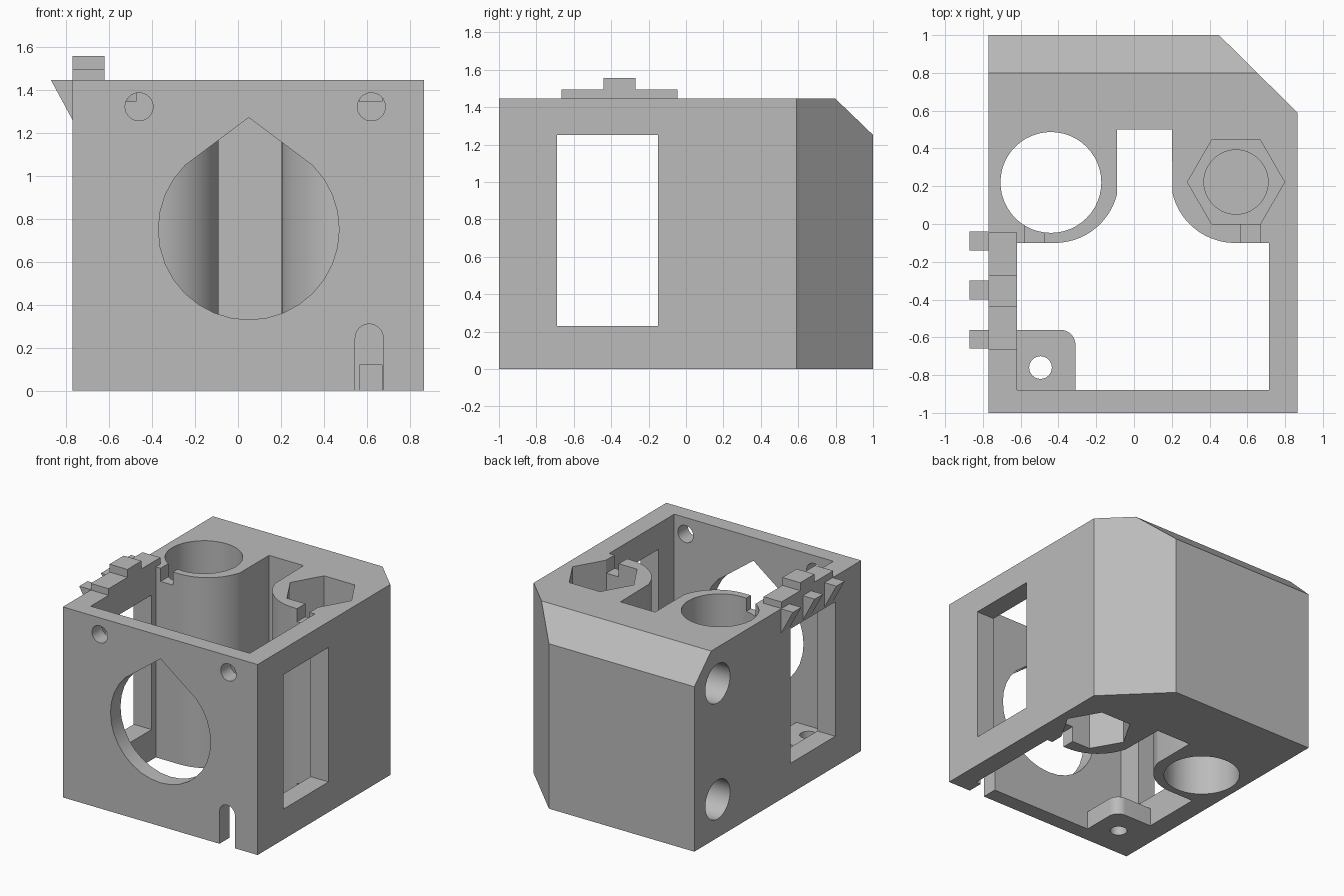
import bpy, bmesh
from math import cos, sin, radians

cube = bpy.data.objects.get("Cube")
if cube:
    bpy.data.objects.remove(cube, do_unlink=True)

grey = bpy.data.materials.new("plain grey")
grey.use_nodes = True
grey.diffuse_color = (0.5, 0.5, 0.5, 1)
grey.node_tree.nodes["Principled BSDF"].inputs["Base Color"].default_value = (0.5, 0.5, 0.5, 1)


def arc(cx, cy, r, start, end, n=24):
    steps = [radians(start + (end - start) * i / n) for i in range(n + 1)]
    return [(cx + r * cos(a), cy + r * sin(a)) for a in steps]


def circle(cx, cy, r, n=48):
    return arc(cx, cy, r, 0, 360, n)[:-1]


def rect(a0, a1, b0, b1):
    return [(a0, b0), (a1, b0), (a1, b1), (a0, b1)]


def prism(name, points, lo, hi, axis="Z"):
    """Extrude a flat outline along one axis."""
    place = {"Z": lambda a, b, t: (a, b, t),
             "Y": lambda a, b, t: (a, t, b),
             "X": lambda a, b, t: (t, a, b)}[axis]
    bm = bmesh.new()
    ends = [[bm.verts.new(place(a, b, t)) for a, b in points] for t in (lo, hi)]
    bm.faces.new(ends[0])
    bm.faces.new(ends[1])
    n = len(points)
    for i in range(n):
        j = (i + 1) % n
        bm.faces.new((ends[0][i], ends[0][j], ends[1][j], ends[1][i]))
    bmesh.ops.recalc_face_normals(bm, faces=bm.faces)
    mesh = bpy.data.meshes.new(name)
    bm.to_mesh(mesh)
    bm.free()
    mesh.materials.append(grey)
    obj = bpy.data.objects.new(name, mesh)
    bpy.context.collection.objects.link(obj)
    return obj


def select(obj):
    bpy.ops.object.select_all(action="DESELECT")
    obj.select_set(True)
    bpy.context.view_layer.objects.active = obj


def cut(obj, points, lo, hi, axis="Z"):
    """Subtract an extruded outline and discard the cutter."""
    cutter = prism("cutter", points, lo, hi, axis)
    cutter.hide_render = True
    mod = obj.modifiers.new("cut", "BOOLEAN")
    mod.operation = "DIFFERENCE"
    mod.solver = "EXACT"
    mod.object = cutter
    select(obj)
    bpy.ops.object.modifier_apply(modifier=mod.name)
    bpy.data.objects.remove(cutter, do_unlink=True)


def smooth(obj):
    select(obj)
    bpy.ops.object.shade_smooth_by_angle(angle=radians(25))


# Housing block with its clipped rear corner
TOP = 1.445
housing = prism("housing", [(-0.77, -1), (0.865, -1), (0.865, 0.59), (0.45, 1), (-0.77, 1)], 0, TOP)

# Sloped rear top edge
cut(housing, [(0.7, 1.54), (1.1, 1.155), (1.1, 1.54)], -1, 1, "X")

# Main cavity, rear slot and the rounded flanks of the two columns
cavity = [(-0.62, -0.88), (0.715, -0.88), (0.715, -0.1)]
cavity += arc(0.535, 0.24, 0.34, 270, 194)
cavity += [(0.2, 0.5), (-0.09, 0.5)]
cavity += arc(-0.42, 0.24, 0.34, -14, -90)
cavity += [(-0.62, -0.1)]
cut(housing, cavity, -0.1, 1.6)

# Round bore in one column, hexagonal pockets and blind bore in the other
cut(housing, circle(-0.44, 0.22, 0.267), -0.1, 1.6)
for lo, hi in ((-0.1, 0.35), (1.1, 1.6)):
    cut(housing, circle(0.54, 0.222, 0.257, 6), lo, hi)
cut(housing, circle(0.54, 0.222, 0.17), 0.42, 1.2)

# Small notches from the columns into the cavity
for x0, x1, lo, hi in ((-0.58, -0.475, 1.345, 1.6), (0.565, 0.67, 1.345, 1.6), (0.565, 0.67, -0.1, 0.12)):
    cut(housing, rect(x0, x1, -0.15, 0.03), lo, hi)

# Windows through both side walls
cut(housing, rect(-0.69, -0.15, 0.23, 1.25), -1, -0.6, "X")
cut(housing, rect(-0.69, -0.15, 0.23, 1.25), 0.7, 1, "X")

# Teardrop opening, screw holes and open-ended slot in the front wall
cut(housing, arc(0.05, 0.75, 0.42, 135, 405, 24) + [(0.05, 1.27)], -1.1, -0.8, "Y")
for x in (-0.46, 0.62):
    cut(housing, circle(x, 1.32, 0.065, 32), -1.1, -0.8, "Y")
cut(housing, [(0.545, -0.1), (0.675, -0.1)] + arc(0.61, 0.245, 0.065, 0, 180, 16), -1.1, -0.8, "Y")

# Blind rod sockets in the right wall
for z in (0.29, 1.17):
    cut(housing, circle(0.72, z, 0.148), -1, 0.45, "X")
smooth(housing)

# Corner mounting plate with a screw hole
plate = prism("corner_plate", [(-0.62, -0.88), (-0.31, -0.88)]
              + arc(-0.39, -0.64, 0.08, 0, 90, 10) + [(-0.62, -0.56)], 0, 0.14)
cut(plate, circle(-0.495, -0.76, 0.06, 32), -0.1, 0.3)
smooth(plate)

# Stepped clamp on top of the right wall
prism("clamp_step", [(-0.665, TOP), (-0.045, TOP), (-0.045, 1.495), (-0.27, 1.495),
                     (-0.27, 1.555), (-0.44, 1.555), (-0.44, 1.495), (-0.665, 1.495)],
      -0.77, -0.62, "X")

# Wedge ribs outside the right wall
for i, y in enumerate((-0.66, -0.4, -0.14)):
    prism(f"wedge_rib_{i + 1}", [(-0.77, 1.26), (-0.77, TOP), (-0.87, TOP)], y, y + 0.1, "Y")
